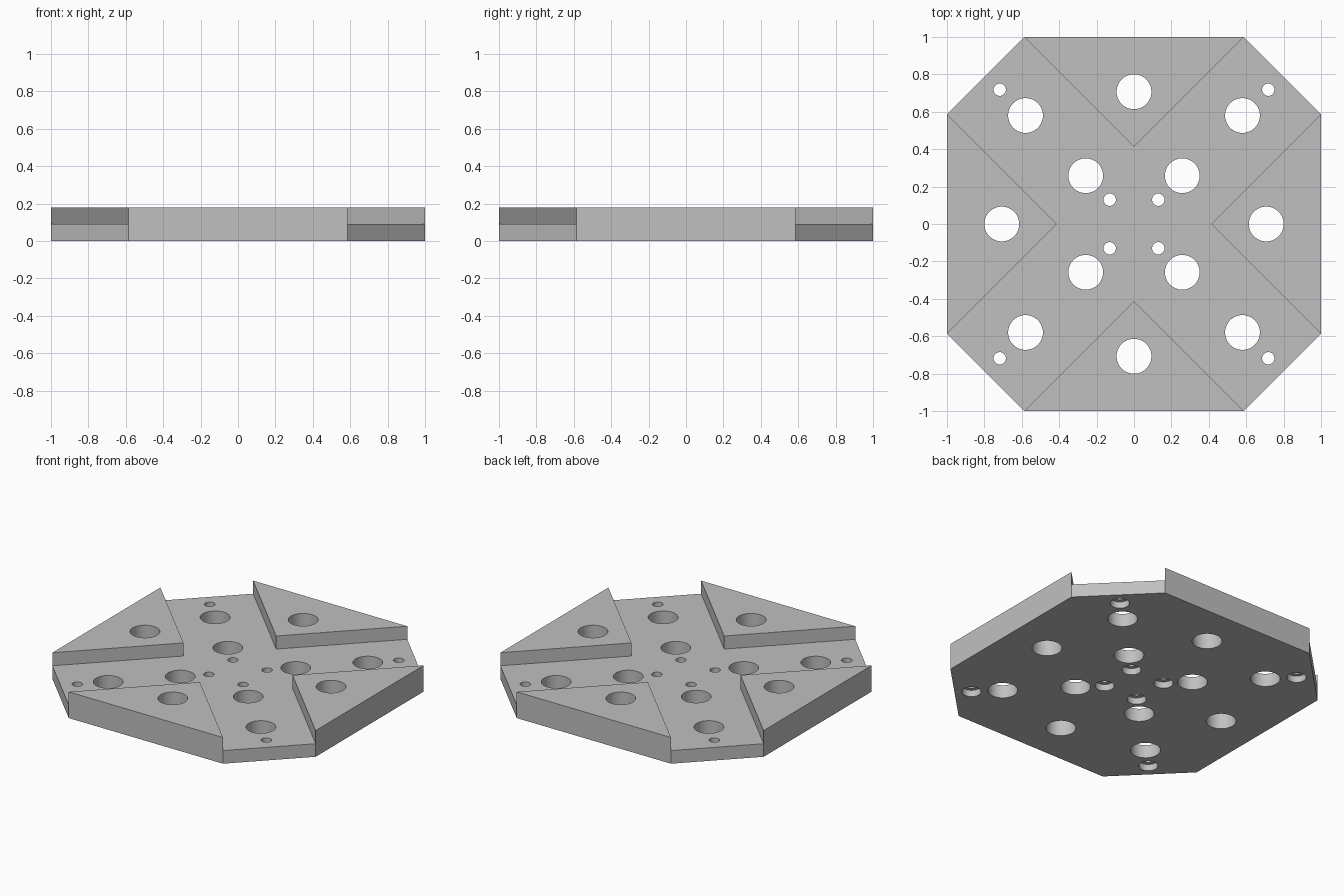
import bpy, bmesh, math

if "Cube" in bpy.data.objects:
    bpy.data.objects.remove(bpy.data.objects["Cube"])

H, FLOOR = 0.18, 0.09          # full height, channel floor height
E = math.sqrt(2) - 1           # octagon ratio; channel half width is E / sqrt(2)
C = 2 - math.sqrt(2)           # octagon corner coordinate


def prism(name, outline, z0, z1):
    """Extrude a closed xy outline from z0 to z1."""
    bm = bmesh.new()
    base = bm.faces.new([bm.verts.new((x, y, z0)) for x, y in outline])
    top = bmesh.ops.extrude_face_region(bm, geom=[base])["geom"]
    for v in top:
        if isinstance(v, bmesh.types.BMVert):
            v.co.z = z1
    bmesh.ops.recalc_face_normals(bm, faces=bm.faces[:])
    mesh = bpy.data.meshes.new(name)
    bm.to_mesh(mesh)
    bm.free()
    obj = bpy.data.objects.new(name, mesh)
    bpy.context.collection.objects.link(obj)
    return obj


def circle(cx, cy, r, n):
    return [(cx + r * math.cos(2 * math.pi * i / n),
             cy + r * math.sin(2 * math.pi * i / n)) for i in range(n)]


def cut(target, cutter):
    """Subtract the cutter and remove it."""
    mod = target.modifiers.new("cut", 'BOOLEAN')
    mod.operation, mod.solver, mod.object = 'DIFFERENCE', 'EXACT', cutter
    bpy.context.view_layer.objects.active = target
    bpy.ops.object.modifier_apply(modifier=mod.name)
    bpy.data.objects.remove(cutter)


# Octagonal plate
octagon = [(C, -1), (1, -C), (1, C), (C, 1), (-C, 1), (-1, C), (-1, -C), (-C, -1)]
plate = prism("channelled_plate", octagon, 0, H)

# Diagonal cross channels, leaving four raised wedges
cross = []
for k in range(4):
    a = k * math.pi / 2
    for x, y in [(E, 0), (E + 1, -1), (E + 1, 1)][:1] + [(E + 1, 1), (1, E + 1)]:
        cross.append((x * math.cos(a) - y * math.sin(a),
                      x * math.sin(a) + y * math.cos(a)))
cut(plate, prism("channel_cutter", cross, FLOOR, H + 0.1))

# Large bores: two rings on the diagonals and one in each wedge
quads = [(sx, sy) for sx in (-1, 1) for sy in (-1, 1)]
bores = [(sx * d, sy * d) for d in (0.258, 0.58) for sx, sy in quads]
bores += [(0.707, 0), (-0.707, 0), (0, 0.707), (0, -0.707)]
for x, y in bores:
    cut(plate, prism("bore_cutter", circle(x, y, 0.093, 48), -0.1, H + 0.1))

# Small screw holes, counterbored from the underside
for d in (0.13, 0.718):
    for sx, sy in quads:
        cut(plate, prism("screw_cutter", circle(sx * d, sy * d, 0.033, 32), -0.1, H + 0.1))
        cut(plate, prism("counterbore_cutter", circle(sx * d, sy * d, 0.06, 32), -0.1, 0.045))

# Plain grey finish, smooth bores with crisp edges
grey = bpy.data.materials.new("plain grey")
grey.diffuse_color = (0.53, 0.53, 0.53, 1)
grey.use_nodes = True
grey.node_tree.nodes["Principled BSDF"].inputs["Base Color"].default_value = grey.diffuse_color
plate.data.materials.clear()
plate.data.materials.append(grey)
for p in plate.data.polygons:
    p.material_index = 0
bpy.context.view_layer.objects.active = plate
plate.select_set(True)
bpy.ops.object.shade_smooth_by_angle(angle=math.radians(30))
